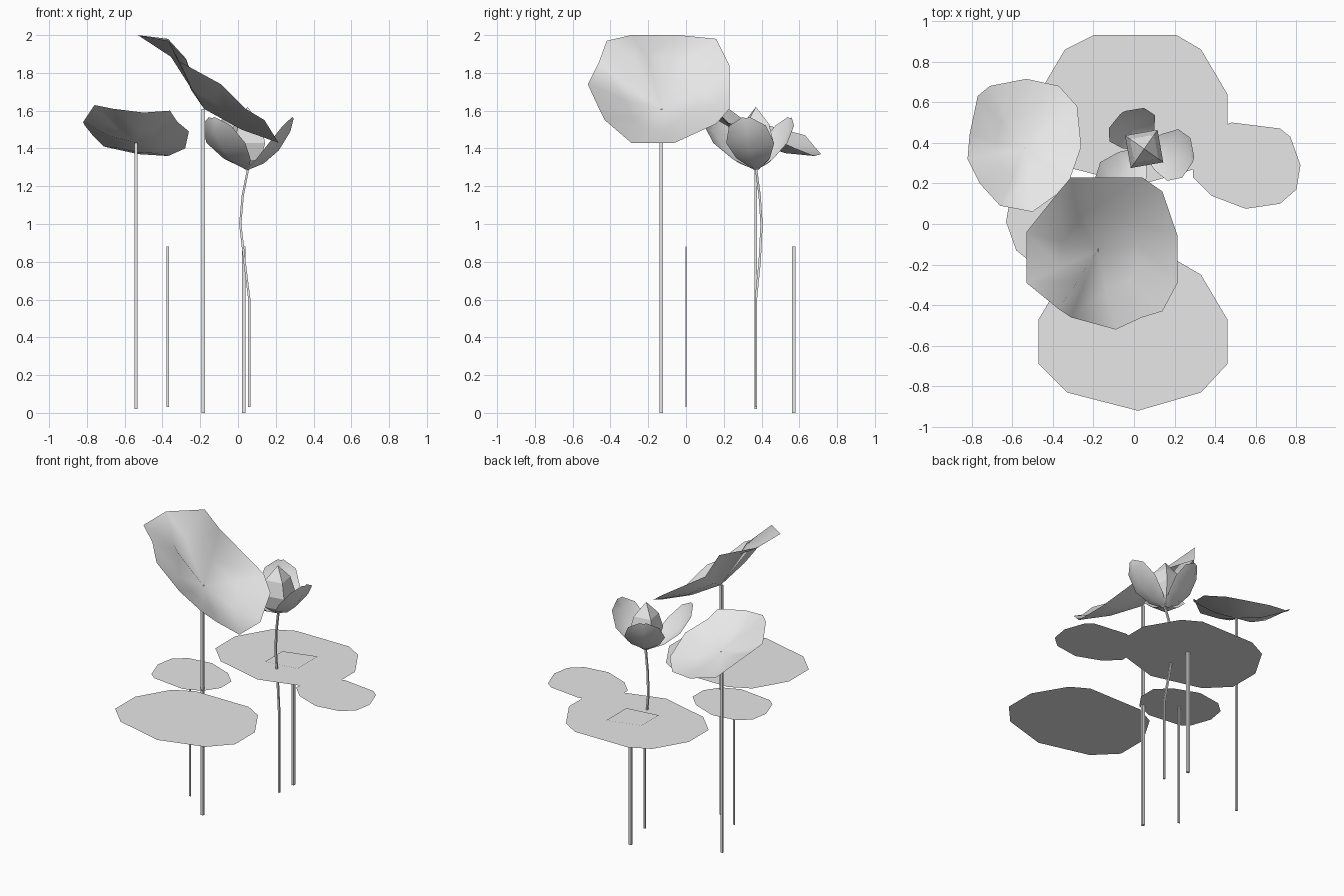
import bpy, bmesh, math
from mathutils import Vector

if "Cube" in bpy.data.objects:
    bpy.data.objects.remove(bpy.data.objects["Cube"])

grey = bpy.data.materials.new("plain_grey")
grey.use_nodes = True
grey.diffuse_color = (0.8, 0.8, 0.8, 1)
grey.node_tree.nodes["Principled BSDF"].inputs["Base Color"].default_value = (0.8, 0.8, 0.8, 1)


def finish(name, bm, smooth=False, face_up=True):
    """Turn a bmesh into a named object, with open sheets facing up."""
    if face_up:
        for f in bm.faces:
            f.normal_update()
        if sum(f.normal.z * f.calc_area() for f in bm.faces) < 0:
            bmesh.ops.reverse_faces(bm, faces=bm.faces[:])
    else:
        bmesh.ops.recalc_face_normals(bm, faces=bm.faces[:])
    mesh = bpy.data.meshes.new(name)
    bm.to_mesh(mesh)
    bm.free()
    mesh.materials.append(grey)
    for p in mesh.polygons:
        p.use_smooth = smooth
    obj = bpy.data.objects.new(name, mesh)
    bpy.context.collection.objects.link(obj)
    return obj


def bridge(bm, a, b, closed=True):
    n = len(a)
    for i in range(n if closed else n - 1):
        j = (i + 1) % n
        bm.faces.new((a[i], a[j], b[j], b[i]))


def pad(name, outline, centre, z=0.88, turn=0):
    """Flat floating leaf."""
    bm = bmesh.new()
    c, s = math.cos(turn), math.sin(turn)
    bm.faces.new([bm.verts.new((centre[0] + c * x - s * y, centre[1] + s * x + c * y, z))
                  for x, y in outline])
    finish(name, bm)


def leaf(name, outline, centre, lift):
    """Dished leaf: rim, middle ring and centre."""
    bm = bmesh.new()
    mid = Vector(centre)
    hub = bm.verts.new(mid)
    rim = [bm.verts.new(p) for p in outline]
    ring = []
    for p in outline:
        q = mid.lerp(Vector(p), 0.5)
        q.z += lift(q)
        ring.append(bm.verts.new(q))
    bridge(bm, rim, ring)
    for i in range(len(ring)):
        bm.faces.new((ring[i], ring[(i + 1) % len(ring)], hub))
    finish(name, bm, smooth=True)


def stem(name, path, radius, flat=1.0):
    """Four-sided stalk along a path."""
    bm = bmesh.new()
    rings = []
    for x, y, z in path:
        rings.append([bm.verts.new((x + radius * dx, y + radius * dy * flat, z))
                      for dx, dy in ((-1, -1), (1, -1), (1, 1), (-1, 1))])
    for a, b in zip(rings, rings[1:]):
        bridge(bm, a, b)
    bm.faces.new(rings[0])
    bm.faces.new(rings[-1])
    finish(name, bm, face_up=False)


def petal(name, angle, reach):
    """Cupped petal made of three columns."""
    bm = bmesh.new()
    out = Vector((math.cos(angle), math.sin(angle), 0))
    side = Vector((-out.y, out.x, 0))
    rows = []
    for r, z, w in ((0, 1.285, 0.015), (0.35, 1.32, 0.09), (0.68, 1.39, 0.13),
                    (0.93, 1.49, 0.10), (1, 1.56, 0.02)):
        rows.append([])
        for k in (-1, 0, 1):
            p = base + out * (r * reach - abs(k) * 0.2 * w) + side * (k * w)
            p.z = z + abs(k) * 0.3 * w
            rows[-1].append(bm.verts.new(p))
    for a, b in zip(rows, rows[1:]):
        bridge(bm, a, b, closed=False)
    finish(name, bm, smooth=True)


# Flat pads
large = ((-0.2, 0.37), (-0.34, 0.3), (-0.47, 0.08), (-0.47, -0.14), (-0.33, -0.28),
         (0.02, -0.37), (0.33, -0.28), (0.46, -0.14), (0.46, 0.08), (0.33, 0.3), (0.21, 0.37))
small = ((-0.07, 0.21), (0.17, 0.18), (0.22, 0.14), (0.27, 0.0), (0.25, -0.12), (0.17, -0.19),
         (0.0, -0.215), (-0.17, -0.15), (-0.26, -0.06), (-0.26, 0.06), (-0.19, 0.16))
pad("back_pad", large, (0, 0.56))
pad("front_pad", large, (0, -0.55))
pad("left_small_pad", small, (0.55, 0.29))
pad("right_small_pad", small, (-0.36, 0.01), turn=math.pi)
pad("pad_patch", ((-0.09, 0.62), (-0.09, 0.43), (0.14, 0.46), (0.14, 0.685)), (0, 0), z=0.885)

# Raised leaves
leaf("tilted_leaf",
     ((-0.53, -0.29, 2.0), (-0.37, -0.42, 1.97), (-0.31, -0.46, 1.86), (-0.09, -0.52, 1.74),
      (0.04, -0.46, 1.61), (0.14, -0.43, 1.55), (0.215, -0.29, 1.43), (0.215, -0.06, 1.43),
      (0.14, 0.16, 1.53), (0.04, 0.23, 1.61), (-0.31, 0.23, 1.84), (-0.37, 0.16, 1.98),
      (-0.53, -0.04, 2.0)),
     (-0.18, -0.13, 1.61), lambda q: 0.08 if q.x < -0.26 else -0.02)
leaf("side_leaf",
     ((-0.53, 0.715, 1.37), (-0.71, 0.68, 1.41), (-0.77, 0.63, 1.47), (-0.81, 0.44, 1.52),
      (-0.82, 0.32, 1.54), (-0.76, 0.2, 1.63), (-0.66, 0.09, 1.61), (-0.5, 0.06, 1.59),
      (-0.36, 0.16, 1.6), (-0.32, 0.21, 1.54), (-0.26, 0.38, 1.49), (-0.28, 0.58, 1.4),
      (-0.37, 0.68, 1.36)),
     (-0.54, 0.37, 1.43), lambda q: -0.02)

# Stems
stem("tilted_leaf_stem", ((-0.183, -0.13, 0), (-0.183, -0.13, 1.61)), 0.009)
stem("side_leaf_stem", ((-0.54, 0.37, 0.02), (-0.54, 0.37, 1.43)), 0.007)
stem("back_pad_stem", ((0.03, 0.57, 0), (0.03, 0.57, 0.88)), 0.009)
stem("right_small_pad_stem", ((-0.372, 0, 0.03), (-0.372, 0, 0.88)), 0.007, flat=0.4)
stem("flower_stem", ((0.06, 0.37, 0.03), (0.06, 0.37, 0.6), (0.035, 0.39, 0.8), (0.012, 0.4, 1.0),
                     (0.025, 0.39, 1.15), (0.055, 0.37, 1.3)), 0.006)

# Flower: four-sided bud and three open petals
base = Vector((0.05, 0.37, 0))
bm = bmesh.new()
rings = []
for r, z in ((0.02, 1.29), (0.085, 1.34), (0.115, 1.43), (0.085, 1.53)):
    rings.append([bm.verts.new((base.x + r * math.cos(t), base.y + r * math.sin(t), z))
                  for t in (math.radians(55 + 90 * i) for i in range(4))])
for a, b in zip(rings, rings[1:]):
    bridge(bm, a, b)
bm.faces.new(rings[0])
tip = bm.verts.new((base.x, base.y, 1.62))
for i in range(4):
    bm.faces.new((rings[-1][i], rings[-1][(i + 1) % 4], tip))
finish("flower_bud", bm, face_up=False)
petal("left_petal", math.radians(-12), 0.25)
petal("back_petal", math.radians(120), 0.21)
petal("front_petal", math.radians(232), 0.31)
